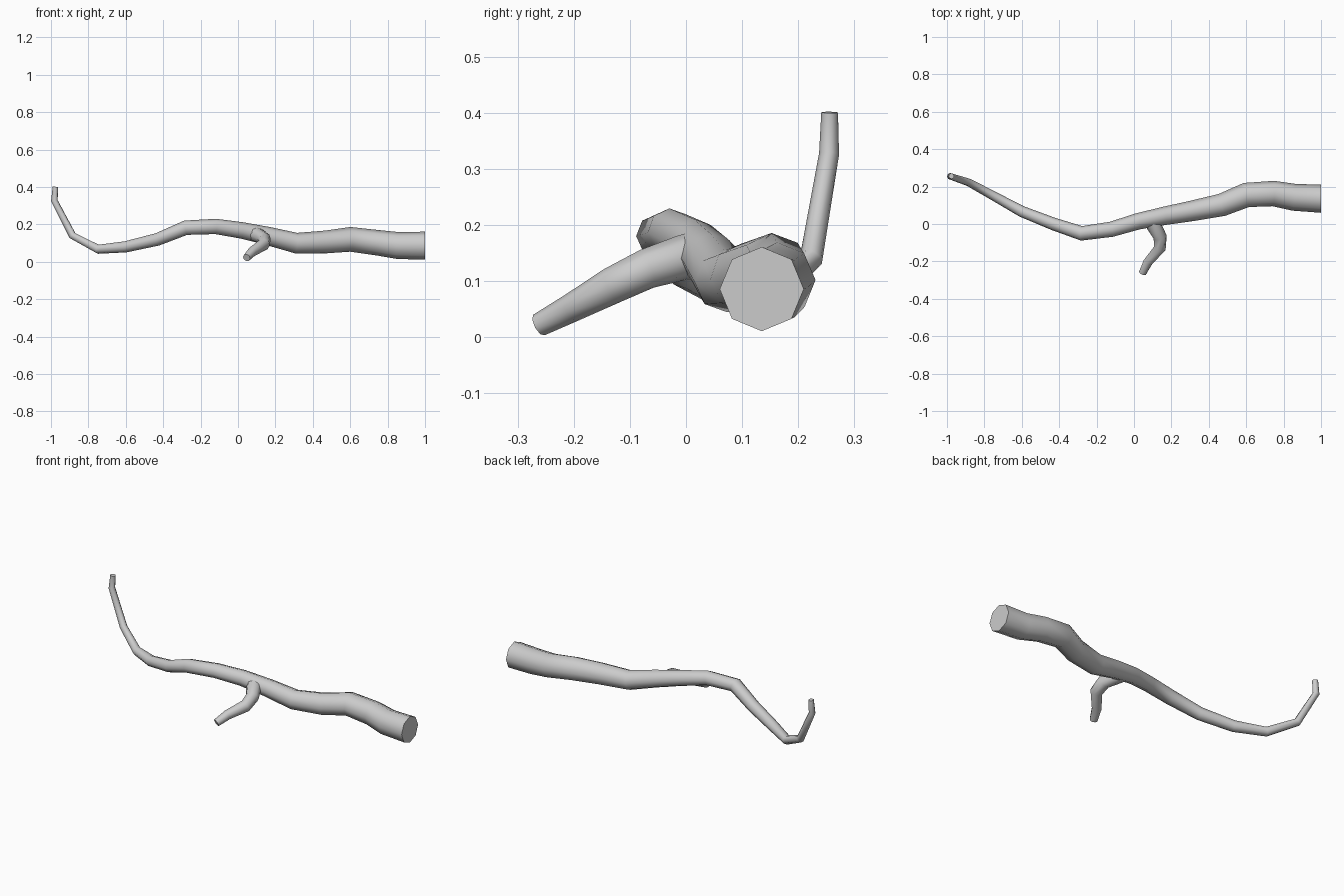
import bpy, bmesh, math
from mathutils import Vector

if "Cube" in bpy.data.objects:
    bpy.data.objects.remove(bpy.data.objects["Cube"])

SIDES = 8


def tube(name, path, side_hint, start_dir=None, cap_start=True):
    """Tapered eight-sided tube through (x, y, z, radius) stations."""
    pts = [Vector(p[:3]) for p in path]
    bm = bmesh.new()
    rings = []
    u = Vector(side_hint)
    for i, p in enumerate(pts):
        t = Vector()
        if i > 0:
            t += (p - pts[i - 1]).normalized()
        if i < len(pts) - 1:
            t += (pts[i + 1] - p).normalized()
        if i == 0 and start_dir:
            t = Vector(start_dir)
        t.normalize()
        # carry the ring orientation along the path without twisting
        u = (u - t * u.dot(t)).normalized()
        v = t.cross(u)
        ring = []
        for k in range(SIDES):
            a = 2 * math.pi * k / SIDES
            ring.append(bm.verts.new(p + path[i][3] * (u * math.cos(a) + v * math.sin(a))))
        rings.append(ring)
    for a, b in zip(rings, rings[1:]):
        for k in range(SIDES):
            n = (k + 1) % SIDES
            bm.faces.new((a[k], a[n], b[n], b[k]))
    if cap_start:
        bm.faces.new(rings[0][::-1])
    bm.faces.new(rings[-1])
    bmesh.ops.recalc_face_normals(bm, faces=bm.faces)
    me = bpy.data.meshes.new(name)
    bm.to_mesh(me)
    bm.free()
    ob = bpy.data.objects.new(name, me)
    bpy.context.collection.objects.link(ob)
    bpy.ops.object.select_all(action='DESELECT')
    ob.select_set(True)
    bpy.context.view_layer.objects.active = ob
    bpy.ops.object.shade_smooth_by_angle(angle=math.radians(60))
    return ob


# main branch, from the thick cut end to the thin upturned tip
tube("main_branch", [
    (1.00, 0.135, 0.086, 0.075),
    (0.855, 0.143, 0.087, 0.072),
    (0.745, 0.163, 0.102, 0.068),
    (0.60, 0.155, 0.120, 0.066),
    (0.47, 0.102, 0.106, 0.061),
    (0.31, 0.070, 0.100, 0.055),
    (0.16, 0.043, 0.138, 0.049),
    (0.02, 0.014, 0.168, 0.044),
    (-0.12, -0.028, 0.189, 0.041),
    (-0.28, -0.050, 0.182, 0.039),
    (-0.43, 0.000, 0.120, 0.034),
    (-0.60, 0.067, 0.080, 0.030),
    (-0.747, 0.148, 0.067, 0.025),
    (-0.885, 0.223, 0.140, 0.021),
    (-0.982, 0.255, 0.327, 0.018),
    (-0.976, 0.256, 0.401, 0.015),
], (0, 0, 1), start_dir=(-1, 0, 0))

# short side twig growing from the middle of the branch
tube("side_twig", [
    (0.09, 0.030, 0.150, 0.043),
    (0.107, -0.010, 0.141, 0.040),
    (0.140, -0.070, 0.122, 0.036),
    (0.138, -0.130, 0.093, 0.033),
    (0.075, -0.203, 0.053, 0.026),
    (0.046, -0.262, 0.022, 0.021),
], (0, 0, 1), cap_start=False)
